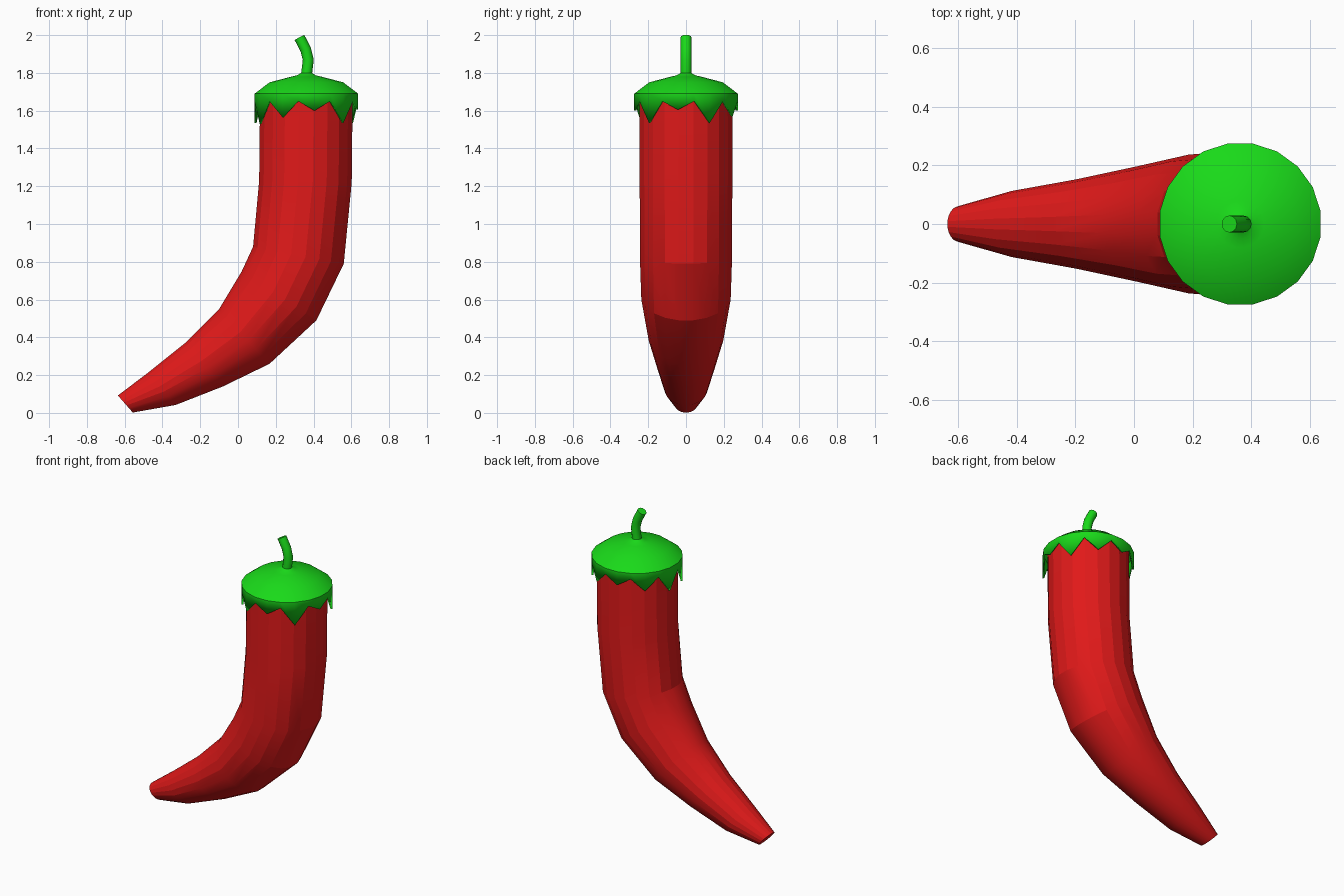
import bpy, bmesh, math
from mathutils import Vector

if "Cube" in bpy.data.objects:
    bpy.data.objects.remove(bpy.data.objects["Cube"])

N = 20
CX = 0.362


def material(name, color):
    m = bpy.data.materials.new(name)
    m.diffuse_color = color
    m.use_nodes = True
    m.node_tree.nodes["Principled BSDF"].inputs["Base Color"].default_value = m.diffuse_color
    return m


red = material("red_skin", (0.75, 0.01, 0.01, 1))
green = material("green_stalk", (0.01, 0.7, 0.01, 1))


def ring(left, right, n, half_step=True):
    """Circle whose front-view diameter runs from left to right (x, z)."""
    a, b = Vector((left[0], 0, left[1])), Vector((right[0], 0, right[1]))
    c, u = (a + b) / 2, (b - a) / 2
    off = math.pi / n if half_step else 0
    k = 1 / math.cos(off)
    v = Vector((0, u.length, 0))
    return [c + k * (u * math.cos(off + 2 * math.pi * i / n)
                     + v * math.sin(off + 2 * math.pi * i / n)) for i in range(n)]


def loft(name, rings, mat, angle, cap_start=True, cap_end=True):
    bm = bmesh.new()
    vs = [[bm.verts.new(p) for p in r] for r in rings]
    for r0, r1 in zip(vs, vs[1:]):
        for i in range(len(r0)):
            j = (i + 1) % len(r0)
            bm.faces.new((r0[i], r0[j], r1[j], r1[i]))
    if cap_start:
        bm.faces.new(vs[0])
    if cap_end:
        bm.faces.new(vs[-1])
    bmesh.ops.recalc_face_normals(bm, faces=bm.faces)
    me = bpy.data.meshes.new(name)
    bm.to_mesh(me)
    bm.free()
    ob = bpy.data.objects.new(name, me)
    bpy.context.collection.objects.link(ob)
    me.materials.append(mat)
    bpy.ops.object.select_all(action='DESELECT')
    ob.select_set(True)
    bpy.context.view_layer.objects.active = ob
    bpy.ops.object.shade_smooth_by_angle(angle=math.radians(angle))
    return ob


# Curved, tapering pepper body: left and right silhouette points per ring
sections = [((0.117, 1.69), (0.607, 1.69)), ((0.112, 1.23), (0.602, 1.22)),
            ((0.08, 0.88), (0.56, 0.79)), ((0.02, 0.75), (0.415, 0.49)),
            ((-0.10, 0.55), (0.167, 0.26)), ((-0.28, 0.37), (-0.08, 0.14)),
            ((-0.48, 0.21), (-0.33, 0.042)), ((-0.636, 0.092), (-0.557, 0.002))]
loft("pepper_body", [ring(a, b, N) for a, b in sections], red, 17.8)

# Leafy cap: domed rings, then a skirt of uneven pointed teeth
cap = [ring((CX - r, z), (CX + r, z), N)
       for r, z in ((0.028, 1.80), (0.05, 1.787), (0.08, 1.78), (0.195, 1.75), (0.274, 1.69))]
tips = [1.535, 1.57, 1.60, 1.57, 1.535, 1.53, 1.565, 1.60, 1.535, 1.605]
hem = [p.copy() for p in cap[-1]]
for i, p in enumerate(hem):
    p.z = tips[i // 2] if i % 2 else 1.65
leaf = loft("leafy_cap", cap + [hem], green, 30, cap_end=False)
sol = leaf.modifiers.new("thickness", 'SOLIDIFY')
sol.thickness = 0.01
sol.offset = -1

# Bent stem
path = [Vector(p) for p in ((CX, 1.785), (0.372, 1.87), (0.358, 1.925), (0.325, 1.988))]
stem = []
for i, p in enumerate(path):
    d = (path[min(i + 1, 3)] - path[max(i - 1, 0)]).normalized()
    side = Vector((d.y, -d.x)) * 0.029
    stem.append(ring(p - side, p + side, 12, False))
loft("stem", stem, green, 35)
